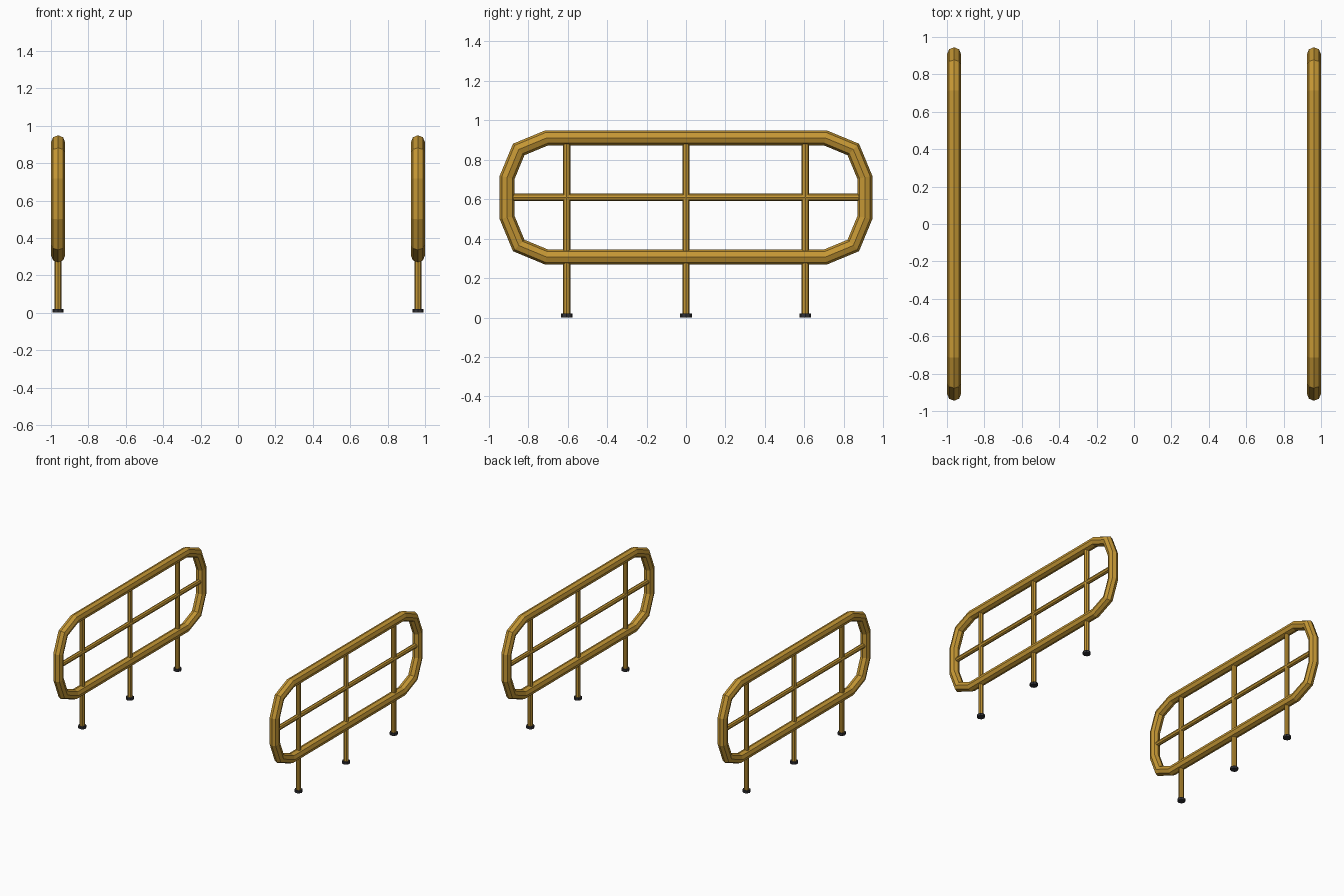
import bpy, bmesh, math
from mathutils import Vector, Matrix

if "Cube" in bpy.data.objects:
    bpy.data.objects.remove(bpy.data.objects["Cube"])


def material(name, col):
    m = bpy.data.materials.new(name)
    m.diffuse_color = (*col, 1)
    m.use_nodes = True
    m.node_tree.nodes["Principled BSDF"].inputs["Base Color"].default_value = m.diffuse_color
    return m


yellow = material("mustard paint", (0.56, 0.31, 0.035))
dark = material("dark rubber", (0.03, 0.03, 0.035))

X, ZC = 0.962, 0.609          # panel offset and frame centre height
HY, HZ, R = 0.907, 0.302, 0.2  # frame centreline half sizes, corner radius
TUBE, BAR = 0.038, 0.019


def add_object(name, bm, mat):
    bmesh.ops.recalc_face_normals(bm, faces=bm.faces)
    me = bpy.data.meshes.new(name)
    bm.to_mesh(me)
    bm.free()
    me.materials.append(mat)
    ob = bpy.data.objects.new(name, me)
    bpy.context.collection.objects.link(ob)


def frame(name, x):
    # rounded rectangle path, two segments per corner, octagonal section
    path = []
    for k, (sy, sz) in enumerate([(1, 1), (-1, 1), (-1, -1), (1, -1)]):
        for s in range(3):
            a = math.radians(90 * k + 45 * s)
            path.append(Vector((x, sy * (HY - R) + R * math.cos(a),
                                ZC + sz * (HZ - R) + R * math.sin(a))))
    bm = bmesh.new()
    rings = []
    n = len(path)
    for i, p in enumerate(path):
        d1 = (p - path[i - 1]).normalized()
        d2 = (path[(i + 1) % n] - p).normalized()
        t = (d1 + d2).normalized()
        out = Vector((0, t.z, -t.y)) / t.dot(d1)   # mitred outward direction
        rings.append([bm.verts.new(p + TUBE * (out * math.cos(j * math.pi / 4)
                      + Vector((1, 0, 0)) * math.sin(j * math.pi / 4)))
                      for j in range(8)])
    for i in range(n):
        a, b = rings[i], rings[(i + 1) % n]
        for j in range(8):
            k = (j + 1) % 8
            bm.faces.new((a[j], a[k], b[k], b[j]))
    add_object(name, bm, yellow)


def rod(name, p, q, r, mat):
    p, q = Vector(p), Vector(q)
    rot = (q - p).to_track_quat('Z', 'Y').to_matrix().to_4x4()
    bm = bmesh.new()
    bmesh.ops.create_cone(bm, cap_ends=True, segments=8, radius1=r, radius2=r,
                          depth=(q - p).length,
                          matrix=Matrix.Translation((p + q) / 2) @ rot)
    add_object(name, bm, mat)


for side, x in (("left", -X), ("right", X)):
    frame(side + "_frame", x)
    rod(side + "_middle_bar", (x, -HY, ZC), (x, HY, ZC), BAR, yellow)
    for i, y in enumerate((-0.605, 0, 0.605)):
        rod(f"{side}_post_{i}", (x, y, 0.01), (x, y, ZC + HZ), BAR, yellow)
        rod(f"{side}_foot_{i}", (x, y, 0), (x, y, 0.02), 0.03, dark)
